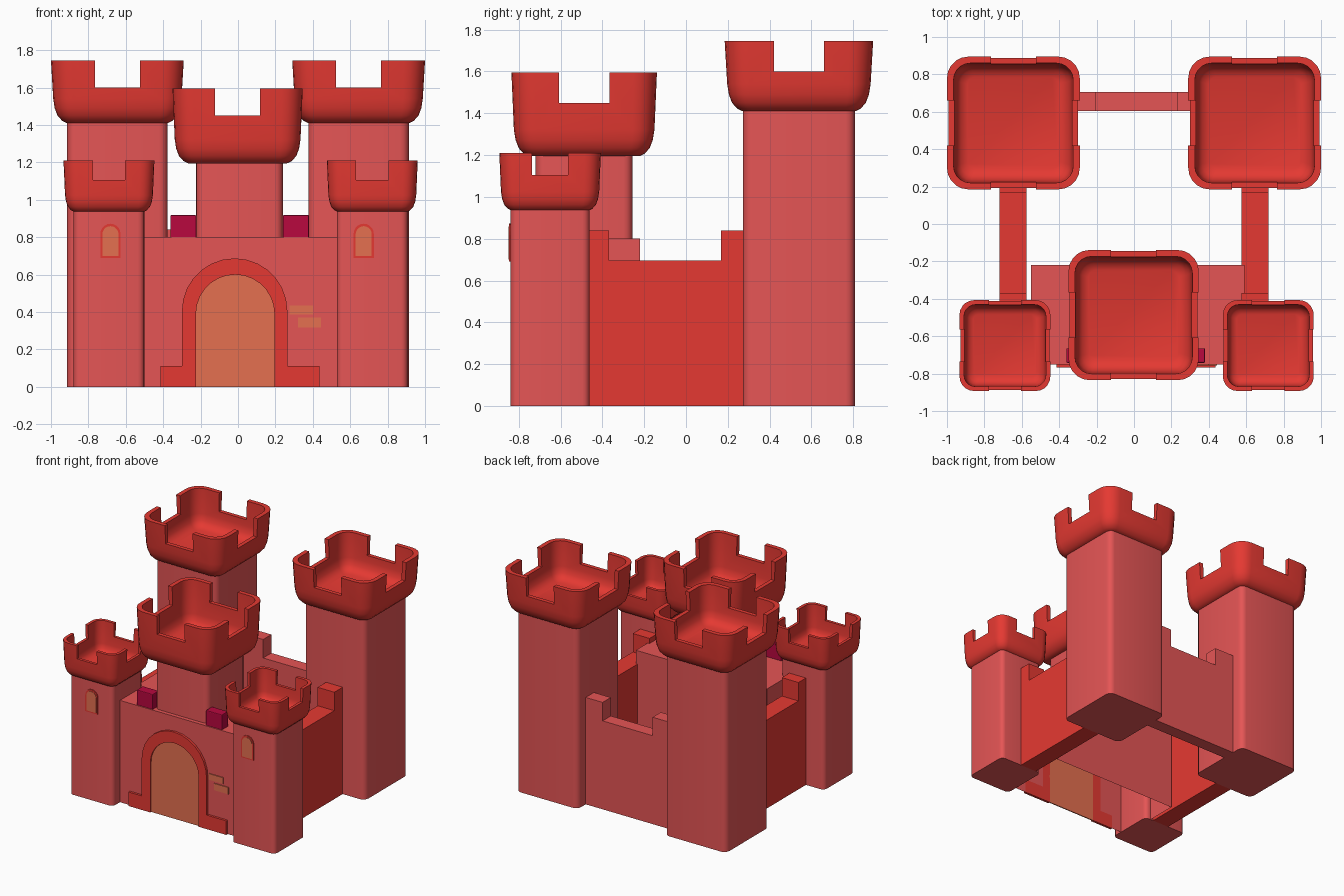
import bpy, bmesh, math

if "Cube" in bpy.data.objects:
    bpy.data.objects.remove(bpy.data.objects["Cube"])


def material(name, rgb):
    m = bpy.data.materials.new(name)
    lin = [((c / 255 + 0.055) / 1.055) ** 2.4 if c > 10 else c / 255 / 12.92 for c in rgb]
    m.diffuse_color = (*lin, 1)
    m.use_nodes = True
    m.node_tree.nodes["Principled BSDF"].inputs["Base Color"].default_value = m.diffuse_color
    return m


PINK = material("light_red_stone", (229, 85, 85))
RED = material("bright_red", (229, 57, 50))
ORANGE = material("terracotta_orange", (229, 112, 80))
CRIMSON = material("dark_crimson", (184, 8, 62))


def finish(name, bm, mat):
    bmesh.ops.recalc_face_normals(bm, faces=bm.faces)
    me = bpy.data.meshes.new(name)
    bm.to_mesh(me)
    bm.free()
    me.materials.append(mat)
    ob = bpy.data.objects.new(name, me)
    bpy.context.collection.objects.link(ob)
    return ob


def smooth(ob, angle=35):
    bpy.ops.object.select_all(action='DESELECT')
    ob.select_set(True)
    bpy.context.view_layer.objects.active = ob
    bpy.ops.object.shade_smooth_by_angle(angle=math.radians(angle))


def prism(name, pts, a, b, axis, mat):
    """Extrude a profile: axis y takes (x, z) points, axis x takes (y, z)."""
    bm = bmesh.new()
    place = (lambda p, d: (p[0], d, p[1])) if axis == 'y' else (lambda p, d: (d, p[0], p[1]))
    r0 = [bm.verts.new(place(p, a)) for p in pts]
    r1 = [bm.verts.new(place(p, b)) for p in pts]
    bm.faces.new(r0)
    bm.faces.new(r1[::-1])
    n = len(pts)
    for i in range(n):
        bm.faces.new((r0[i], r1[i], r1[(i + 1) % n], r0[(i + 1) % n]))
    return finish(name, bm, mat)


def rect(x0, x1, z0, z1):
    return [(x0, z0), (x1, z0), (x1, z1), (x0, z1)]


def arch(cx, r, zb, zc, n=14):
    """Round-topped outline from bottom right, over the top, to bottom left."""
    return ([(cx + r, zb)]
            + [(cx + r * math.cos(math.pi * i / n), zc + r * math.sin(math.pi * i / n)) for i in range(n + 1)]
            + [(cx - r, zb)])


def loft(name, cx, cy, rings, mat, seg=5):
    """Loft rounded squares given as (half width, corner radius, z)."""
    bm = bmesh.new()
    loops = []
    for hw, r, z in rings:
        loop = []
        for q, (sx, sy) in enumerate(((1, 1), (-1, 1), (-1, -1), (1, -1))):
            for i in range(seg + 1):
                a = math.pi / 2 * (q + i / seg)
                loop.append(bm.verts.new((cx + sx * (hw - r) + r * math.cos(a),
                                          cy + sy * (hw - r) + r * math.sin(a), z)))
        loops.append(loop)
    n = len(loops[0])
    for l0, l1 in zip(loops, loops[1:]):
        for i in range(n):
            bm.faces.new((l0[i], l0[(i + 1) % n], l1[(i + 1) % n], l1[i]))
    bm.faces.new(loops[0])
    bm.faces.new(loops[-1])
    return finish(name, bm, mat)


def crown(name, cx, cy, hw, z0, z1, notch_z, notch_w):
    s = hw / 0.355
    profile = [(0.085, z0), (0.06, z0 + 0.012 * s), (0.035, z0 + 0.04 * s), (0.02, z0 + 0.08 * s),
               (0.012, z0 + 0.13 * s), (0.0, z1),                        # outer side
               (0.035, z1), (0.042, z0 + 0.14 * s), (0.052, z0 + 0.09 * s),
               (0.075, z0 + 0.06 * s), (0.11, z0 + 0.045 * s)]           # inner bowl
    rings = [(hw - d * s, max(0.115 - d * 0.7, 0.03) * s, z) for d, z in profile]
    ob = loft(name, cx, cy, rings, RED)
    # cut the crenel gaps in both directions
    w = notch_w / 2
    for axis, c, o in (('y', cx, cy), ('x', cy, cx)):
        cut = prism("notch_cutter", rect(c - w, c + w, notch_z, z1 + 0.1), o - 0.6, o + 0.6, axis, RED)
        cut.hide_render = True
        mod = ob.modifiers.new("notch", 'BOOLEAN')
        mod.operation = 'DIFFERENCE'
        mod.solver = 'EXACT'
        mod.object = cut
        bpy.context.view_layer.objects.active = ob
        bpy.ops.object.modifier_apply(modifier=mod.name)
        bpy.data.objects.remove(cut)
    smooth(ob)


def tower(name, cx, cy, shaft, hw, zb, z0, z1, notch_z, notch_w, shaft_dx=0.0):
    r = 0.045 if shaft > 0.2 else 0.035
    ob = loft(name + "_shaft", cx + shaft_dx, cy, [(shaft, r, zb), (shaft, r, z0 + 0.01)], PINK, 4)
    smooth(ob)
    crown(name + "_crown", cx, cy, hw, z0, z1, notch_z, notch_w)


# towers
for side, s in (("left", -1), ("right", 1)):
    tower("back_tower_" + side, s * 0.645, 0.54, 0.268, 0.355, 0, 1.41, 1.745, 1.60, 0.24)
for side, cx in (("left", -0.69), ("right", 0.718)):
    tower("front_tower_" + side, cx, -0.65, 0.189, 0.243, 0, 0.935, 1.21, 1.105, 0.172, 0.0)
tower("gate_tower", -0.002, -0.487, 0.232, 0.348, 0.79, 1.195, 1.595, 1.45, 0.24, 0.01)

# gatehouse block, open underneath
gate = prism("gatehouse", rect(-0.55, 0.59, 0, 0.8), -0.75, -0.22, 'y', PINK)
bm = bmesh.new()
bm.from_mesh(gate.data)
bmesh.ops.delete(bm, geom=[f for f in bm.faces if f.normal.z < -0.9], context='FACES_ONLY')
bm.to_mesh(gate.data)
bm.free()


# curtain walls with raised ends
def wall_profile(a, b, ma, mb):
    return [(a, 0), (b, 0), (b, 0.84), (mb, 0.84), (mb, 0.695), (ma, 0.695), (ma, 0.84), (a, 0.84)]


for side, x0 in (("left", -0.72), ("right", 0.575)):
    prism("side_wall_" + side, wall_profile(-0.47, 0.275, -0.368, 0.168), x0, x0 + 0.145, 'x', RED)
prism("back_wall", wall_profile(-0.385, 0.385, -0.205, 0.23), 0.605, 0.707, 'y', PINK)

# gate door, surround with feet, loose bricks
prism("door", arch(-0.015, 0.215, 0, 0.39), -0.757, -0.749, 'y', ORANGE)
outer = arch(-0.018, 0.282, 0.11, 0.405)
inner = arch(-0.015, 0.21, 0, 0.39)
surround = ([(0.435, 0), (0.435, 0.11)] + outer + [(-0.415, 0.11), (-0.415, 0)] + inner[::-1])
prism("door_surround", surround, -0.768, -0.749, 'y', RED)
prism("brick_upper", rect(0.275, 0.40, 0.387, 0.435), -0.757, -0.749, 'y', ORANGE)
prism("brick_lower", rect(0.32, 0.445, 0.317, 0.37), -0.757, -0.749, 'y', ORANGE)

# tower windows
for side, cx in (("left", -0.682), ("right", 0.672)):
    prism("window_frame_" + side, arch(cx, 0.054, 0.69, 0.818, 10), -0.846, -0.837, 'y', RED)
    prism("window_pane_" + side, arch(cx, 0.043, 0.70, 0.816, 10), -0.849, -0.841, 'y', ORANGE)

# crimson merlons on the gatehouse roof
for side, x0 in (("left", -0.362), ("right", 0.24)):
    ob = prism("roof_merlon_" + side, rect(x0, x0 + 0.14, 0.795, 0.918), -0.742, -0.665, 'y', CRIMSON)
    bev = ob.modifiers.new("soft_edges", 'BEVEL')
    bev.width = 0.006
    bev.segments = 2
